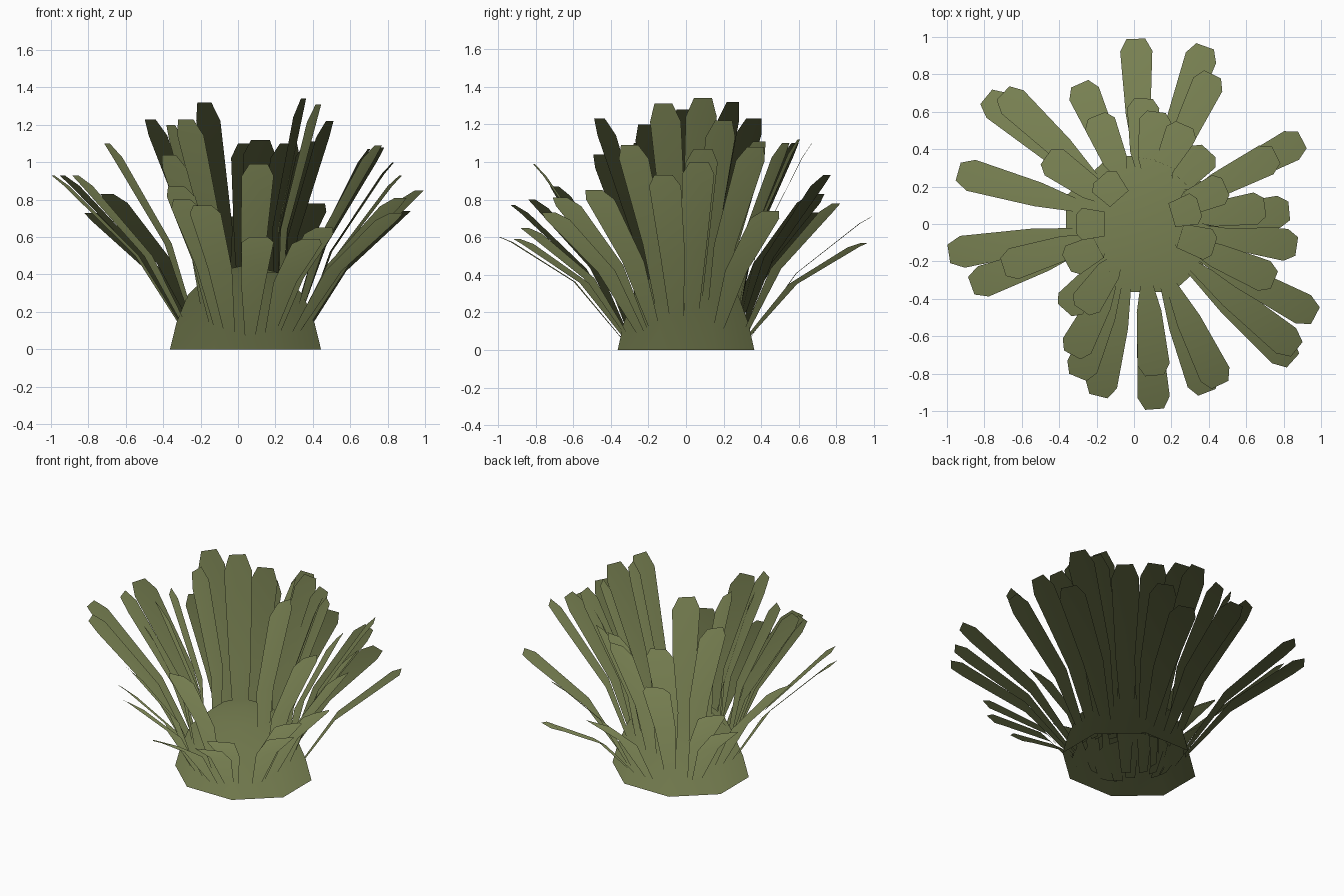
import bpy
import math
from mathutils import Vector

cube = bpy.data.objects.get("Cube")
if cube:
    bpy.data.objects.remove(cube, do_unlink=True)

# Single olive colour for the whole plant
olive = bpy.data.materials.new("olive_green")
olive.use_nodes = True
colour = (0.19, 0.22, 0.085, 1)
olive.diffuse_color = colour
shader = olive.node_tree.nodes["Principled BSDF"]
shader.inputs["Base Color"].default_value = colour
shader.inputs["Roughness"].default_value = 0.9

CENTRE = Vector((0.04, 0, 0))
UP = Vector((0, 0, 1))


def make_object(name, verts, faces):
    """Mesh with soft foliage normals: mostly upwards, fanning slightly outwards."""
    mesh = bpy.data.meshes.new(name)
    mesh.from_pydata(verts, [], faces)
    mesh.materials.append(olive)
    for face in mesh.polygons:
        face.use_smooth = True
    mesh.update()
    normals = []
    for v in verts:
        spread = v - CENTRE
        spread.z = 0
        normals.append((spread * 0.4 + UP).normalized())
    mesh.normals_split_custom_set_from_vertices(normals)
    obj = bpy.data.objects.new(name, mesh)
    bpy.context.scene.collection.objects.link(obj)


def make_mound():
    """Eight-sided smooth dome, open underneath."""
    sides = 8
    profile = [(0.437, 0), (0.4, 0.14), (0.335, 0.29), (0.2, 0.41)]
    verts, faces = [], []
    for radius, z in profile:
        for i in range(sides):
            a = math.tau * (i + 0.5) / sides
            verts.append(CENTRE + Vector((radius * math.cos(a), radius * 0.9 * math.sin(a), z)))
    verts.append(CENTRE + UP * 0.45)
    top = len(verts) - 1
    for ring in range(len(profile) - 1):
        for i in range(sides):
            a, b = ring * sides + i, ring * sides + (i + 1) % sides
            faces.append((a, b, b + sides, a + sides))
    last = (len(profile) - 1) * sides
    for i in range(sides):
        faces.append((last + i, last + (i + 1) % sides, top))
    make_object("root_mound", verts, faces)


def make_blade(name, tip):
    """Flat arching strip that widens upwards and ends in a clipped tip."""
    tip = Vector(tip)
    out = tip - CENTRE
    out.z = 0
    out.normalize()
    side = UP.cross(out)
    # steeper blades are rooted nearer the middle of the mound
    lean = min(1, max(0, (tip.z - 0.6) / 0.74))
    base = CENTRE + out * (0.35 - 0.18 * lean ** 2) + UP * 0.07
    chord = tip - base
    arch = side.cross(chord).normalized()
    if arch.z < 0:
        arch.negate()
    # position along the chord, arch height, half width
    stations = [(0, 0, 0.028), (0.45, 0.07, 0.066), (0.92, 0.02, 0.086), (1, 0, 0.05)]
    verts = []
    for along, lift, half in stations:
        middle = base + chord * along + arch * lift
        verts += [middle - side * half, middle + side * half]
    faces = [(i, i + 1, i + 3, i + 2) for i in range(0, len(verts) - 2, 2)]
    make_object(name, verts, faces)


# Blade tips, grouped by the side they lean to
tips = {
    "back": [
        (0.01, 0.99, 0.71), (0.38, 0.95, 0.57), (0.42, 0.8, 0.78), (0.05, 0.67, 1.1),
        (0.12, 0.6, 1.12), (0.27, 0.53, 1.1), (0.4, 0.39, 1.11), (-0.2, 0.58, 1.1),
        (-0.29, 0.75, 0.93), (-0.18, 0.25, 1.32),
    ],
    "left": [
        (0.9, 0.45, 0.74), (0.76, 0.37, 1.08), (0.83, 0.07, 1), (0.7, 0.09, 1.07),
        (0.87, -0.12, 0.93), (0.75, -0.3, 1.09), (0.97, -0.49, 0.85), (0.87, -0.67, 0.81),
        (0.85, -0.73, 0.73), (0.49, 0.2, 1.22), (0.35, 0.09, 1.34), (0.43, -0.12, 1.31),
    ],
    "front": [
        (0.46, -0.86, 0.65), (0.39, -0.9, 0.59), (0.11, -0.99, 0.6), (0.11, -0.81, 0.99),
        (-0.19, -0.92, 0.77), (-0.3, -0.82, 0.8), (-0.33, -0.7, 0.87),
        (-0.28, -0.46, 1.23), (-0.37, -0.46, 1.04),
    ],
    "right": [
        (-0.87, -0.33, 0.93), (-0.99, -0.16, 0.93), (-0.7, -0.23, 1.1), (-0.94, 0.28, 0.93),
        (-0.79, 0.68, 0.73), (-0.7, 0.7, 0.83), (-0.47, 0.36, 1.23), (-0.31, 0, 1.28),
        (-0.36, -0.21, 1.2),
    ],
}

make_mound()
for group, points in tips.items():
    for number, point in enumerate(points, 1):
        make_blade(f"{group}_blade_{number}", point)
